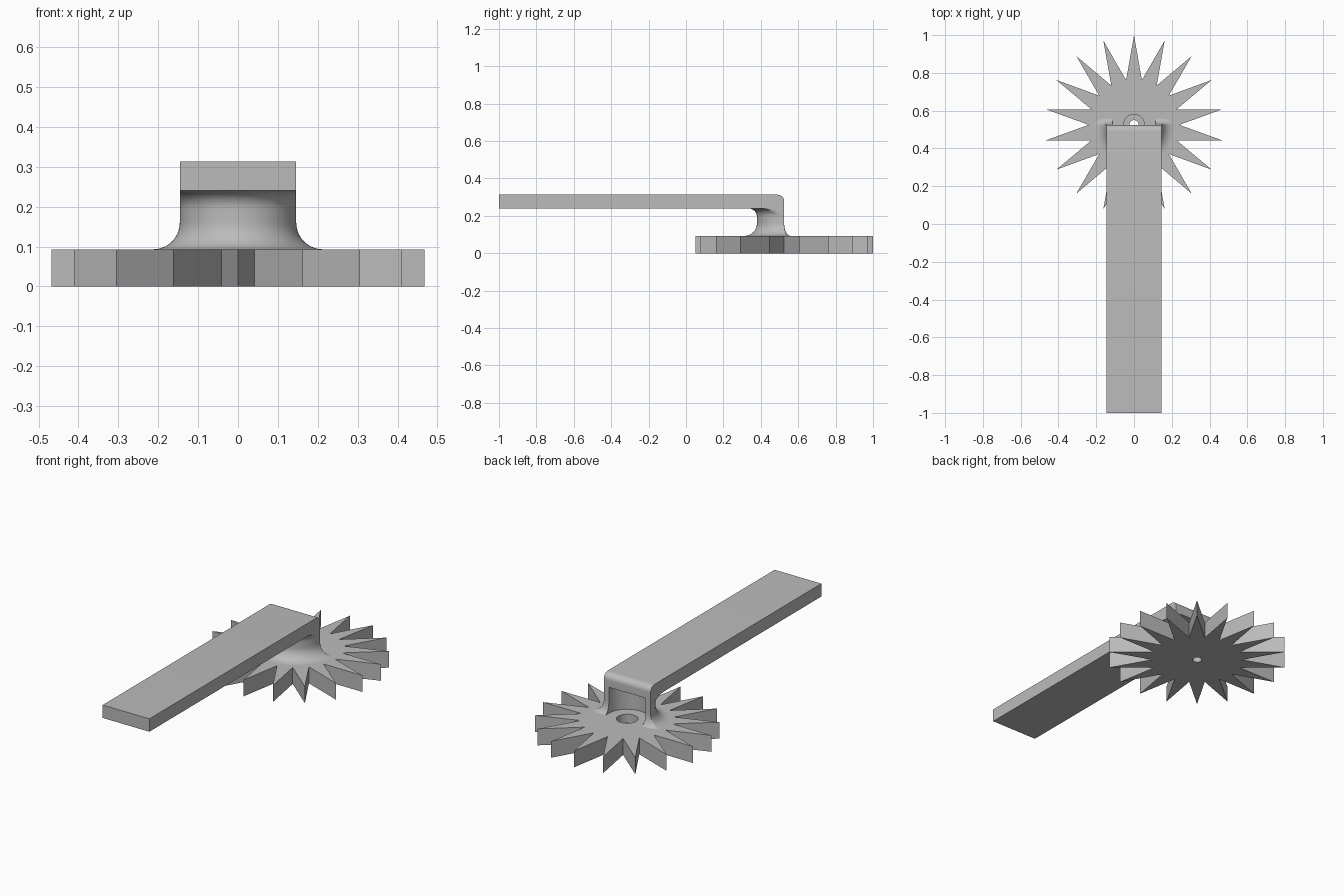
import bpy, bmesh
from math import sin, cos, pi, radians

cube = bpy.data.objects.get("Cube")
if cube:
    bpy.data.objects.remove(cube)

grey = bpy.data.materials.new("plain grey")
GREY = (0.5, 0.5, 0.5, 1)
grey.diffuse_color = GREY
grey.use_nodes = True
grey.node_tree.nodes["Principled BSDF"].inputs["Base Color"].default_value = GREY

CY = 0.525        # wheel axis
WHEEL_TOP = 0.093
ARM_LOW, ARM_TOP = 0.24, 0.313
HALF = 0.146      # half width of arm and neck
BORE = 0.115      # inner radius of the hollow neck
FOOT = 0.067      # fillet at the foot of the neck
HEAD = 0.045      # fillet under the arm


def loft(name, rings, wrap=False, smooth=True):
    """Join closed rings of points into a solid; wrap joins last to first."""
    bm = bmesh.new()
    vs = [[bm.verts.new(p) for p in ring] for ring in rings]
    n = len(rings[0])
    pairs = list(zip(vs, vs[1:]))
    if wrap:
        pairs.append((vs[-1], vs[0]))
    else:
        bm.faces.new(vs[0])
        bm.faces.new(vs[-1])
    for a, b in pairs:
        for i in range(n):
            j = (i + 1) % n
            bm.faces.new((a[i], a[j], b[j], b[i]))
    bmesh.ops.recalc_face_normals(bm, faces=bm.faces)
    mesh = bpy.data.meshes.new(name)
    bm.to_mesh(mesh)
    bm.free()
    mesh.materials.append(grey)
    obj = bpy.data.objects.new(name, mesh)
    bpy.context.collection.objects.link(obj)
    if smooth:
        bpy.ops.object.select_all(action='DESELECT')
        obj.select_set(True)
        bpy.context.view_layer.objects.active = obj
        bpy.ops.object.shade_smooth_by_angle(angle=radians(30))
    return obj


# Spiked wheel with a stepped screw hole
POINTS = 18


def wheel_ring(tip, valley, z):
    ring = []
    for i in range(2 * POINTS):
        a, r = pi / 2 + i * pi / POINTS, valley if i % 2 else tip
        ring.append((r * cos(a), CY + r * sin(a), z))
    return ring


loft("spiked_wheel", [
    wheel_ring(0.475, 0.24, 0),
    wheel_ring(0.475, 0.24, WHEEL_TOP),
    wheel_ring(0.055, 0.055, WHEEL_TOP),
    wheel_ring(0.055, 0.055, 0.045),
    wheel_ring(0.025, 0.025, 0.045),
    wheel_ring(0.025, 0.025, 0)], wrap=True)

# Flat arm with a rounded upper rear edge
BEND, STEPS = 0.035, 10
side = [(-1, ARM_LOW), (CY, ARM_LOW)]
for i in range(STEPS + 1):
    a = pi / 2 * i / STEPS
    side.append((CY - BEND + BEND * cos(a), ARM_TOP - BEND + BEND * sin(a)))
side.append((-1, ARM_TOP))
loft("arm", [[(x, y, z) for y, z in side] for x in (-HALF, HALF)])


# Half-round hollow neck, flared at foot and head, trimmed to the arm's width
def quarter(size):
    """Concave fillet as (outward, up) steps, from the flat to the wall."""
    return [(size * (1 - sin(t)), size * (1 - cos(t)))
            for t in (pi / 2 * i / STEPS for i in range(STEPS + 1))]


profile = [(BORE, WHEEL_TOP)]
profile += [(HALF + d, WHEEL_TOP + h) for d, h in quarter(FOOT)]
profile += [(HALF + d, ARM_LOW - h) for d, h in reversed(quarter(HEAD))]
profile.append((BORE, ARM_LOW))


def neck_ring(a):
    ring = []
    for r, z in profile:
        x = r * cos(a)
        if z > WHEEL_TOP + FOOT:
            x = max(-HALF, min(HALF, x))
        ring.append((x, CY + r * sin(a), z))
    return ring


loft("neck", [neck_ring(pi + pi * i / 48) for i in range(49)])

# Small fillets wrapping the rear corners of the neck's foot
for label, s in (("left", 1), ("right", -1)):
    spots = [(BORE, pi / 2)] + [(HALF, pi / 2 * (1 - i / STEPS)) for i in range(STEPS + 1)]
    rings = []
    for x, a in spots:
        ring = [(s * x, CY, WHEEL_TOP)]
        ring += [(s * (x + d * cos(a)), CY + 0.5 * d * sin(a), WHEEL_TOP + h)
                 for d, h in quarter(FOOT)]
        rings.append(ring)
    loft(label + "_rear_foot_fillet", rings)
